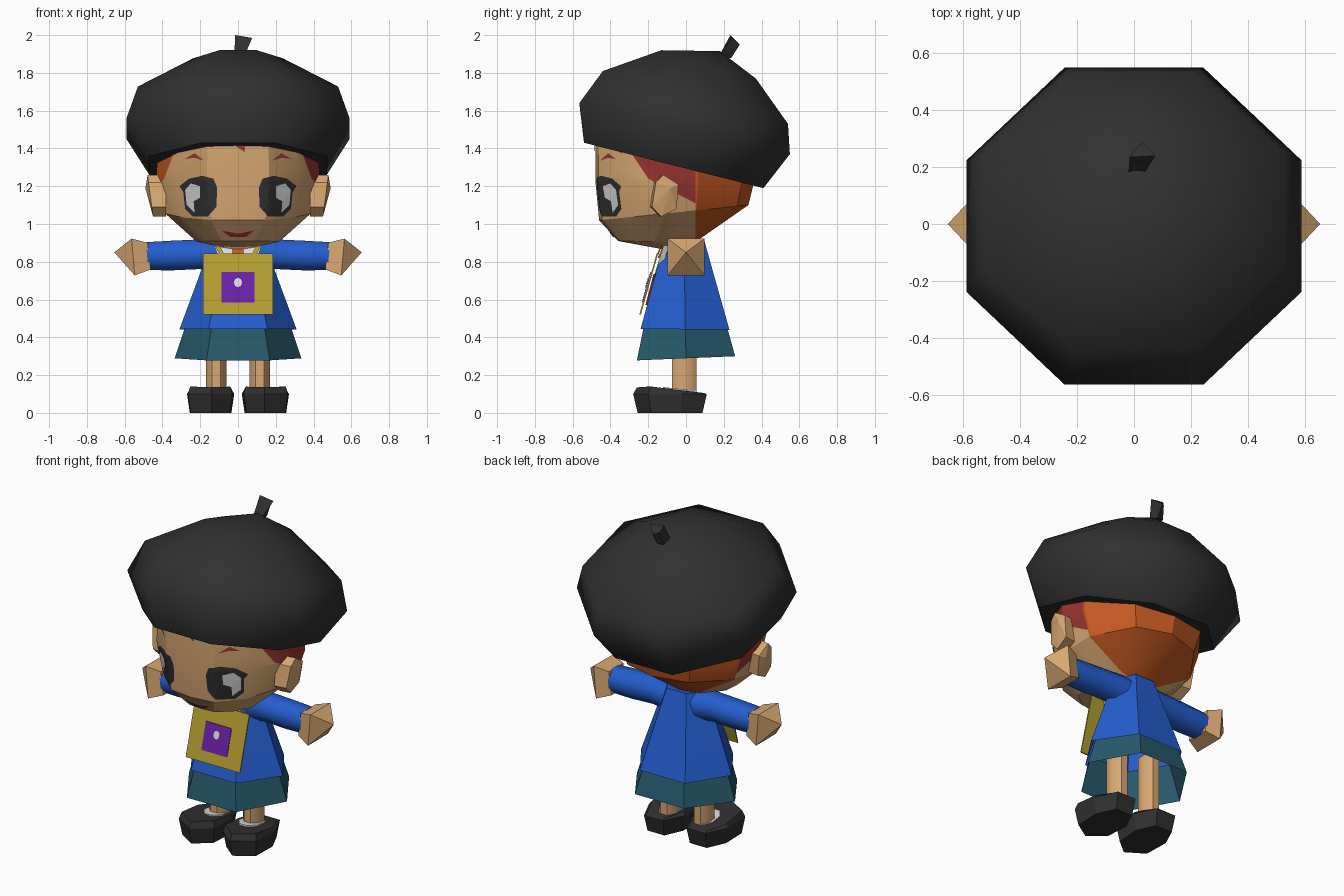
import bpy, bmesh, math
from mathutils import Vector
from mathutils.bvhtree import BVHTree

if "Cube" in bpy.data.objects:
    bpy.data.objects.remove(bpy.data.objects["Cube"])


def material(name, rgb):
    m = bpy.data.materials.new(name)
    m.diffuse_color = (*rgb, 1)
    m.use_nodes = True
    m.node_tree.nodes["Principled BSDF"].inputs["Base Color"].default_value = m.diffuse_color
    return m


BLACK = material("soft black", (.03, .03, .03))
SKIN = material("skin", (.68, .39, .17))
BLUE = material("shirt blue", (.018, .11, .62))
TEAL = material("skirt teal", (.02, .1, .145))
YELLOW = material("bag yellow", (.45, .34, .03))
PURPLE = material("badge purple", (.14, .015, .38))
ORANGE = material("hair orange", (.56, .1, .016))
RED = material("hair red", (.33, .036, .03))
WHITE = material("white", (.72, .72, .72))


def finish(name, bm, mats, smooth=None):
    bmesh.ops.recalc_face_normals(bm, faces=bm.faces)
    me = bpy.data.meshes.new(name)
    bm.to_mesh(me)
    bm.free()
    for m in mats:
        me.materials.append(m)
    ob = bpy.data.objects.new(name, me)
    bpy.context.collection.objects.link(ob)
    if smooth:
        bpy.context.view_layer.objects.active = ob
        ob.select_set(True)
        bpy.ops.object.shade_smooth_by_angle(angle=math.radians(smooth))
        ob.select_set(False)
    return ob


def loft_mesh(rings, start=True, end=True):
    """Bridge rings of equal size; a one-point ring becomes a tip."""
    bm = bmesh.new()
    loops = [[bm.verts.new(p) for p in r] for r in rings]
    for a, b in zip(loops, loops[1:]):
        n = max(len(a), len(b))
        for i in range(n):
            j = (i + 1) % n
            if len(a) == 1:
                bm.faces.new((a[0], b[j], b[i]))
            elif len(b) == 1:
                bm.faces.new((a[i], a[j], b[0]))
            else:
                bm.faces.new((a[i], a[j], b[j], b[i]))
    for use, lp in ((start, loops[0]), (end, loops[-1])):
        if use and len(lp) > 2:
            bm.faces.new(lp)
    return bm


def loft(name, rings, mat, start=True, end=True, smooth=None):
    return finish(name, loft_mesh(rings, start, end), [mat], smooth)


def unit(n, turn=0):
    return [(math.cos(math.tau * i / n + turn), math.sin(math.tau * i / n + turn)) for i in range(n)]


def tilted(plan, hw, front, back):
    """Ring with half width hw, leaning between a front and a back (y, z) point."""
    out = []
    for u, v in plan:
        t = (v + 1) / 2
        out.append((u * hw, front[0] + (back[0] - front[0]) * t, front[1] + (back[1] - front[1]) * t))
    return out


# Beret: leaning octagonal rings, with flats facing front and back
k = math.cos(math.pi / 8)
octa = [(u / k, v / k) for u, v in unit(8, math.pi / 8)]
hat = [tilted(octa, *r) for r in (
    (.47, (-.54, 1.43), (.41, 1.19)),
    (.59, (-.565, 1.64), (.55, 1.37)),
    (.53, (-.44, 1.81), (.54, 1.53)),
    (.24, (-.13, 1.92), (.37, 1.77)))]
loft("beret", hat + [[(.01, .18, 1.915)]], BLACK, smooth=50)
loft("beret_stem", [
    [(-.02, .17, 1.88), (.03, .17, 1.88), (.03, .24, 1.88), (-.01, .24, 1.88)],
    [(-.015, .235, 2.0), (.075, .24, 1.985), (.03, .285, 1.95), (0, .26, 1.96)]], BLACK)

# Head: faceted rings, hair picked out by cutting along the hairline
half = [(.38, -.96), (.75, -.64), (1, -.12), (.95, .3), (.55, .85)]
plan = [(0, -1)] + half + [(0, 1)] + [(-u, v) for u, v in reversed(half)]
bm = loft_mesh([[(0, -.06, .855)]] + [tilted(plan, *r) for r in (
    (.22, (-.36, .91), (.05, .905)),
    (.385, (-.46, 1.02), (.33, 1.10)),
    (.435, (-.48, 1.23), (.36, 1.22)),
    (.42, (-.48, 1.48), (.32, 1.40)))])
lines = ((-.2, 1.24, .52), (-.2, 1.24, 1.5))
for y, z, s in lines:
    bmesh.ops.bisect_plane(bm, geom=bm.verts[:] + bm.edges[:] + bm.faces[:],
                           plane_co=(0, y, z), plane_no=(0, s, 1))
bmesh.ops.bisect_plane(bm, geom=bm.verts[:] + bm.edges[:] + bm.faces[:],
                       plane_co=(0, .05, 1), plane_no=(0, 1, 0))
for f in bm.faces:
    c = f.calc_center_median()
    if c.y > .05:
        f.material_index = 1
    elif c.z > .95 and all(c.z > z - s * (c.y - y) for y, z, s in lines):
        f.material_index = 1 if c.x < 0 and c.y < -.15 else 2
face_tree = BVHTree.FromBMesh(bm)
finish("head", bm, [SKIN, ORANGE, RED], 25)


def decal(name, outline, mat, lift=.006):
    """Thin painted patch laid on the face from an (x, z) outline."""
    dense = []
    for i, a in enumerate(outline):
        b = outline[(i + 1) % len(outline)]
        dense += [Vector(a).lerp(Vector(b), t / 3) for t in range(3)]
    mid = sum(dense, Vector((0, 0))) / len(dense)
    rings = []
    for s in (1, .75, .5, .25, 0):
        pts = [mid.lerp(p, s) for p in (dense if s else dense[:1])]
        rings.append([(p.x, face_tree.ray_cast((p.x, -2, p.y), (0, 1, 0))[0].y - lift, p.y) for p in pts])
    ob = loft(name, rings, mat, start=False)
    if sum(p.normal.y for p in ob.data.polygons) > 0:
        ob.data.flip_normals()


# Face details
for side, s in (("left", 1), ("right", -1)):
    def mir(pts):
        return [(s * x, z) for x, z in pts]
    decal(side + "_eye", mir([(.11, 1.19), (.13, 1.24), (.19, 1.255), (.26, 1.24), (.31, 1.20),
                              (.29, 1.17), (.28, 1.08), (.24, 1.04), (.16, 1.04), (.115, 1.09)]), BLACK)
    decal(side + "_eye_shine", mir([(.20, 1.20), (.25, 1.215), (.28, 1.18), (.272, 1.10),
                                    (.23, 1.06), (.235, 1.12), (.20, 1.14)]), WHITE, .011)
    decal(side + "_eyebrow", mir([(.18, 1.335), (.23, 1.375), (.28, 1.345), (.23, 1.35)]), RED)
    # Ears
    ear = [(-.17, 1.22), (-.13, 1.26), (-.05, 1.21), (-.06, 1.08), (-.14, 1.04), (-.19, 1.09)]
    loft(side + "_ear", [[(s * .38, y, z) for y, z in ear],
                         [(s * (.45 + (z - 1.04) * .13), y + .01, z) for y, z in ear],
                         [(s * .49, -.08, 1.19)]], SKIN)
decal("mouth", [(-.085, .965), (-.04, .95), (.04, .95), (.085, .965), (.04, .93), (-.04, .93)], RED)
decal("fringe_middle", [(-.08, 1.46), (.04, 1.46), (.035, 1.38)], RED)
decal("fringe_side", [(.22, 1.43), (.26, 1.46), (.32, 1.37)], RED)

# Shirt and skirt: six-sided flares, open below
k6 = math.sin(math.pi / 3)
hexa = [(u, v / k6) for u, v in unit(6)]
loft("shirt", [tilted(hexa, *r) for r in (
    (.31, (-.24, .445), (.23, .44)), (.2, (-.16, .74), (.145, .74)),
    (.13, (-.11, .9), (.095, .92)))], BLUE, start=False, smooth=30)
loft("skirt", [tilted(hexa, *r) for r in (
    (.335, (-.26, .278), (.26, .3)), (.265, (-.215, .5), (.205, .5)))],
    TEAL, start=False, end=False)
loft("neck", [[(u * .07, v * .07, z) for u, v in unit(8)] for z in (.82, .92)], SKIN)


def slab(name, x0, x1, top, bottom, depth, mat):
    """Leaning plate: x0 / x1 are the bottom and top half widths, top / bottom are (y, z)."""
    def ring(d):
        return [(-x0, bottom[0] + d, bottom[1]), (x0, bottom[0] + d, bottom[1]),
                (x1, top[0] + d, top[1]), (-x1, top[0] + d, top[1])]
    return loft(name, [ring(0), ring(depth)], mat)


# Collar, scarf, and the bag hanging on the chest
slab("collar", .07, .13, (-.115, .90), (-.168, .73), .03, WHITE)
slab("scarf", .03, .09, (-.172, .735), (-.215, .57), .03, RED)
slab("scarf_knot", .035, .03, (-.125, .875), (-.15, .82), .02, ORANGE)
slab("bag", .185, .185, (-.155, .845), (-.247, .52), .008, YELLOW)
slab("bag_badge", .087, .087, (-.189, .745), (-.234, .585), .004, PURPLE)
loft("bag_button", [[(u * .022, -.2055 - .28 * v * -.025 - d, .69 + v * .025) for u, v in unit(8)]
                    for d in (0, .004)], WHITE)

for side, s in (("left", 1), ("right", -1)):
    # Bag straps
    loft(side + "_strap", [[(s * (x + dx), y + dy, z) for dx, dy in ((0, 0), (.025, 0), (.025, .008), (0, .008))]
                           for x, y, z in ((.07, -.155, .835), (.11, -.125, .91), (.09, .02, .93))], YELLOW)

    # Sleeve and hand
    loft(side + "_sleeve", [[(s * x, u * r, z + v * r) for u, v in unit(8, math.pi / 8)]
                            for x, z, r in ((.04, .83, .10), (.2, .84, .085), (.35, .833, .085), (.485, .83, .08))],
         BLUE, smooth=50)
    loft(side + "_hand", [[(s * (x + .012 * v), u * r, z + v * r) for u, v in unit(4, math.pi / 4)]
                          for x, z, r in ((.47, .83, .1), (.555, .825, .138))] + [[(s * .655, 0, .85)]], SKIN)

    # Leg
    loft(side + "_leg", [[(s * (.115 + u * .058), -.01 + v * .07, z) for u, v in unit(8, math.pi / 8)]
                         for z in (.08, .48)], SKIN, smooth=50)

    # Shoe: pointed toe, top sloping down to the heel
    sole = [(.03, -.19), (.14, -.28), (.265, -.2), (.27, -.02), (.21, .11), (.08, .11), (.02, -.02)]

    def shoe_ring(scale, z_of):
        return [(s * (.145 + (x - .145) * scale), -.08 + (y + .08) * scale, z_of(y)) for x, y in sole]
    loft(side + "_shoe", [shoe_ring(.88, lambda y: 0),
                          shoe_ring(1, lambda y: .1),
                          shoe_ring(.9, lambda y: .118 - .11 * y if y > -.25 else .135)], BLACK, smooth=25)
    # Sock showing at the shoe opening
    loft(side + "_sock", [[(s * (.12 + u * .068), -.035 + v * .095, .127 - .11 * v * .095 + d)
                           for u, v in unit(8, math.pi / 8)] for d in (-.01, 0)], WHITE)
